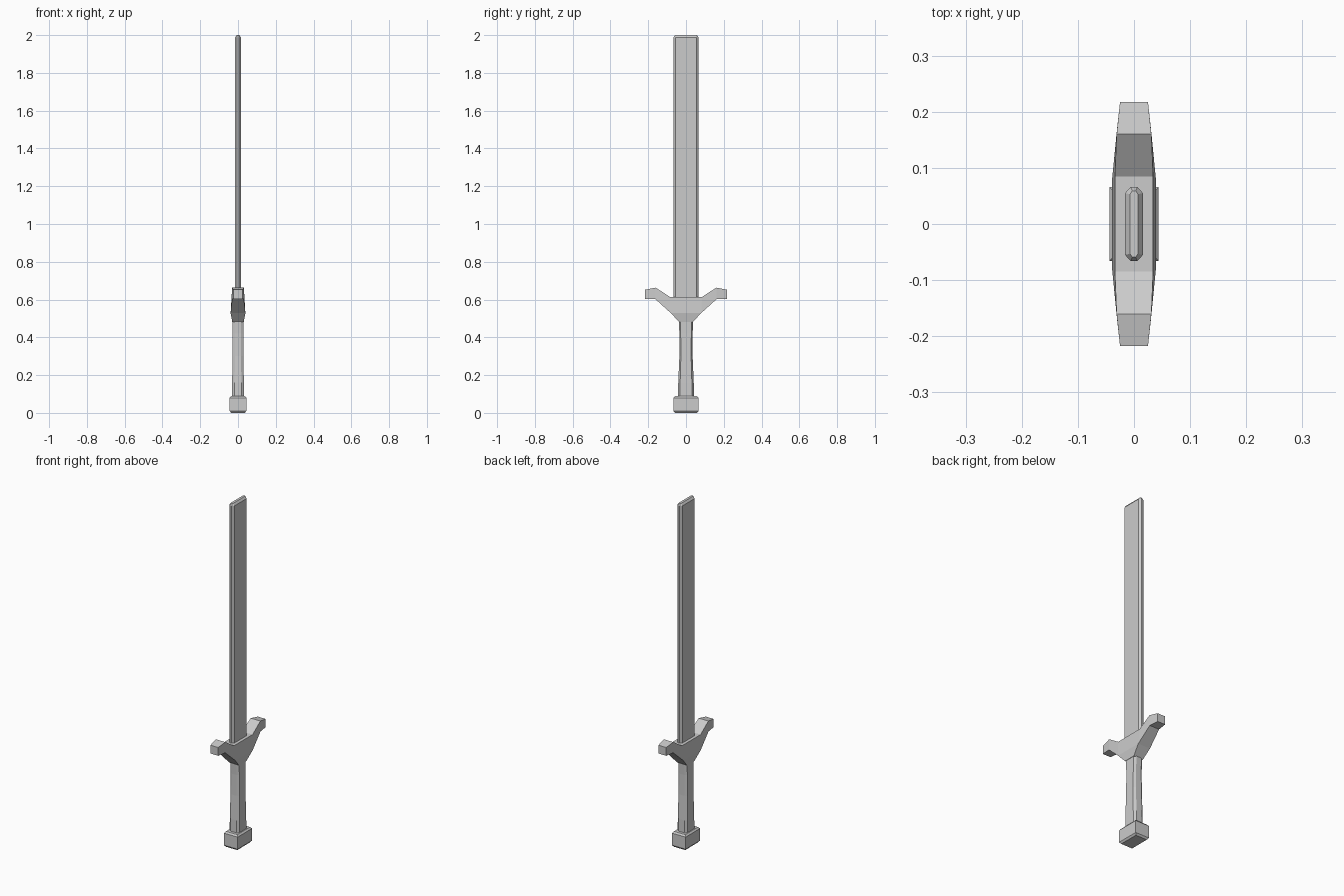
import bpy, bmesh

if "Cube" in bpy.data.objects:
    bpy.data.objects.remove(bpy.data.objects["Cube"])


def finish(name, bm):
    bmesh.ops.recalc_face_normals(bm, faces=bm.faces)
    mesh = bpy.data.meshes.new(name)
    bm.to_mesh(mesh)
    bm.free()
    obj = bpy.data.objects.new(name, mesh)
    bpy.context.collection.objects.link(obj)
    return obj


def ring(hx, hy, cx, cy):
    # Rectangle, or chamfered rectangle when cx / cy are given
    if cx == 0:
        return [(hx, -hy), (hx, hy), (-hx, hy), (-hx, -hy)]
    quarter = [(hx, hy - cy), (hx - cx, hy)]
    half = quarter + [(-x, y) for x, y in reversed(quarter)]
    return half + [(-x, -y) for x, y in half]


def loft(name, sections):
    # Each section: z, half width x, half width y, chamfer x, chamfer y
    bm = bmesh.new()
    rings = [[bm.verts.new((x, y, z)) for x, y in ring(*s)] for z, *s in sections]
    for a, b in zip(rings, rings[1:]):
        for i in range(len(a)):
            j = (i + 1) % len(a)
            bm.faces.new((a[i], a[j], b[j], b[i]))
    bm.faces.new(rings[0])
    bm.faces.new(rings[-1])
    return finish(name, bm)


# Blade with bevelled edges and tip
loft("blade", [
    (0.56, 0.016, 0.066, 0.010, 0.011),
    (1.988, 0.016, 0.066, 0.010, 0.011),
    (2.0, 0.007, 0.059, 0.004, 0.006)])

# Waisted octagonal grip
loft("grip", [
    (0.07, 0.031, 0.042, 0.013, 0.010),
    (0.16, 0.031, 0.041, 0.013, 0.010),
    (0.30, 0.029, 0.035, 0.013, 0.008),
    (0.42, 0.028, 0.035, 0.013, 0.007),
    (0.49, 0.028, 0.038, 0.013, 0.008)])

# Block pommel
loft("pommel", [
    (0.0, 0.036, 0.058, 0, 0),
    (0.010, 0.044, 0.066, 0, 0),
    (0.080, 0.044, 0.066, 0, 0),
    (0.089, 0.036, 0.058, 0, 0)])

# Winged crossguard: half outline (y, z, half thickness), mirrored across y
half = [(0.035, 0.48, 0.030), (0.080, 0.528, 0.039), (0.162, 0.602, 0.031),
        (0.217, 0.604, 0.025), (0.217, 0.652, 0.025), (0.160, 0.663, 0.031),
        (0.085, 0.614, 0.034)]
outline = half + [(-y, z, t) for y, z, t in reversed(half)]
n = len(outline)
wing = [(1, 2, 5, 6), (2, 3, 4, 5)]
panels = [(0, 1, 12, 13), (1, 6, 7, 12)] + wing
panels += [tuple(n - 1 - i for i in p) for p in wing]
bm = bmesh.new()
sides = [[bm.verts.new((s * t, y, z)) for y, z, t in outline] for s in (1, -1)]
for side in sides:
    for p in panels:
        bm.faces.new([side[i] for i in p])
for i in range(n):
    j = (i + 1) % n
    bm.faces.new((sides[0][i], sides[0][j], sides[1][j], sides[1][i]))
finish("crossguard", bm)
